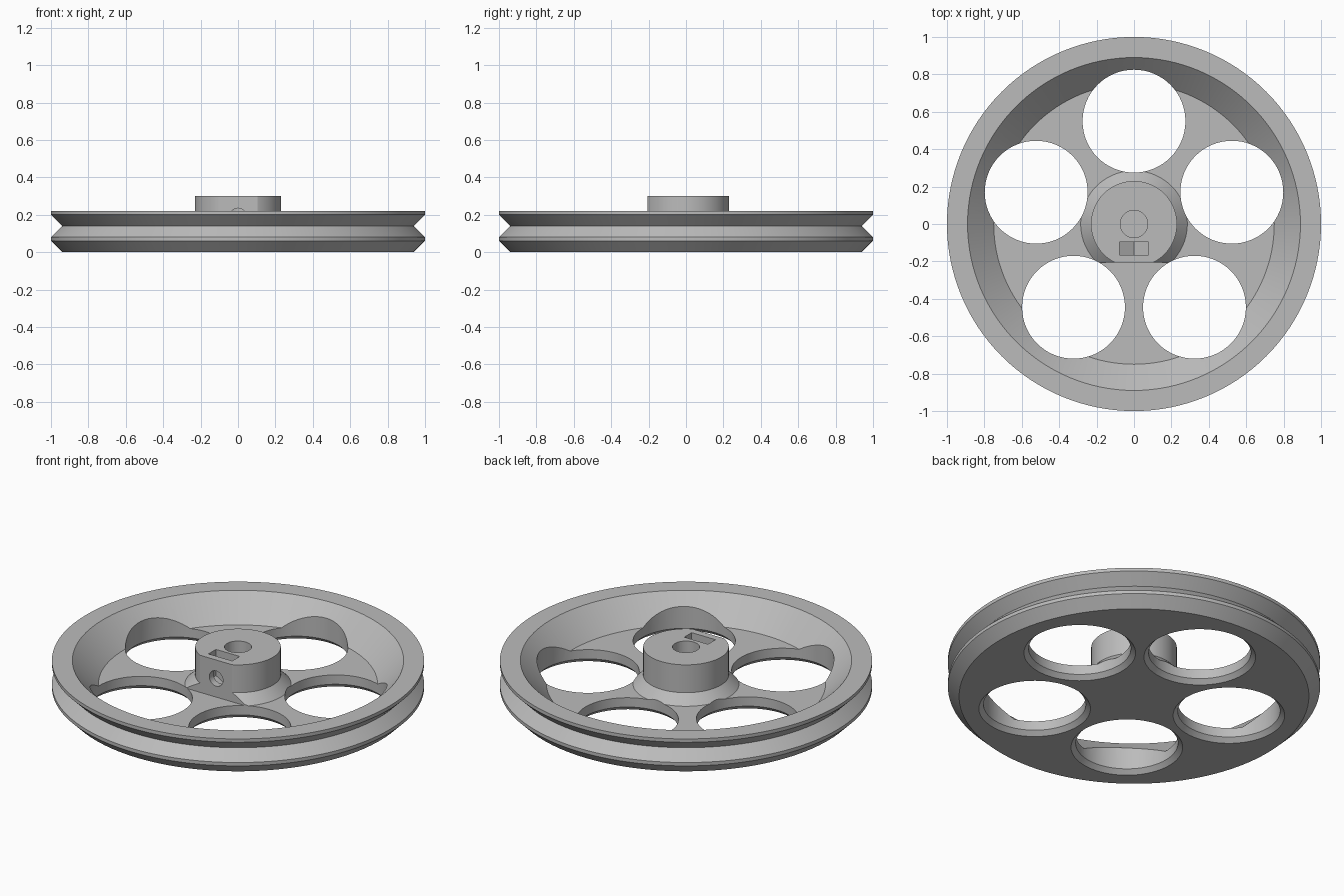
import bpy, bmesh, math
from mathutils import Matrix, Vector

cube = bpy.data.objects.get("Cube")
if cube:
    bpy.data.objects.remove(cube, do_unlink=True)

grey = bpy.data.materials.new("light grey")
grey.use_nodes = True
colour = (0.5, 0.5, 0.5, 1)
grey.diffuse_color = colour
grey.node_tree.nodes["Principled BSDF"].inputs["Base Color"].default_value = colour


def make_object(name, bm):
    bmesh.ops.recalc_face_normals(bm, faces=bm.faces)
    mesh = bpy.data.meshes.new(name)
    bm.to_mesh(mesh)
    bm.free()
    mesh.materials.append(grey)
    obj = bpy.data.objects.new(name, mesh)
    bpy.context.collection.objects.link(obj)
    return obj


def lathe(name, profile, steps, matrix=Matrix()):
    """Turn an (r, z) profile, starting and ending on the axis, into a solid."""
    bm = bmesh.new()
    verts = [bm.verts.new((r, 0, z)) for r, z in profile]
    edges = [bm.edges.new(pair) for pair in zip(verts, verts[1:])]
    bmesh.ops.spin(bm, geom=verts + edges, axis=(0, 0, 1), cent=(0, 0, 0),
                   angle=math.tau, steps=steps)
    bmesh.ops.remove_doubles(bm, verts=bm.verts, dist=0.0001)
    bm.transform(matrix)
    return make_object(name, bm)


def prism(name, outline, y0, y1):
    """Extrude an (x, z) outline along y."""
    bm = bmesh.new()
    face = bm.faces.new([bm.verts.new((x, y0, z)) for x, z in outline])
    moved = bmesh.ops.extrude_face_region(bm, geom=[face])["geom"]
    bmesh.ops.translate(bm, vec=Vector((0, y1 - y0, 0)),
                        verts=[g for g in moved if isinstance(g, bmesh.types.BMVert)])
    return make_object(name, bm)


def cut(target, cutter):
    bpy.context.view_layer.objects.active = target
    mod = target.modifiers.new("cut", 'BOOLEAN')
    mod.operation = 'DIFFERENCE'
    mod.solver = 'EXACT'
    mod.object = cutter
    bpy.ops.object.modifier_apply(modifier=mod.name)
    bpy.data.objects.remove(cutter, do_unlink=True)


# Wheel body: web, grooved rim and flared hub in one turned profile
wheel = lathe("pulley_wheel", [
    (0, 0), (0.94, 0), (1, 0.06), (1, 0.08), (0.94, 0.14), (1, 0.20), (1, 0.22),
    (0.89, 0.22), (0.75, 0.08), (0.285, 0.08), (0.23, 0.135), (0.23, 0.30), (0, 0.30)], 128)

# Flat on the front of the hub
cut(wheel, prism("hub_flat_cutter",
                 [(-0.25, 0.08), (0.25, 0.08), (0.25, 0.4), (-0.25, 0.4)], -0.3, -0.205))

# Blind shaft bore
cut(wheel, lathe("bore_cutter", [(0, 0.06), (0.073, 0.06), (0.073, 0.4), (0, 0.4)], 48))

# Nut slot with a pointed floor
cut(wheel, prism("nut_slot_cutter",
                 [(0, 0.1), (0.078, 0.145), (0.078, 0.4), (-0.078, 0.4), (-0.078, 0.145)],
                 -0.165, -0.095))

# Set screw hole from the flat into the bore
cut(wheel, lathe("screw_hole_cutter", [(0, 0), (0.045, 0), (0.045, 0.3), (0, 0.3)], 32,
                 Matrix.Translation((0, 0, 0.19)) @ Matrix.Rotation(math.pi / 2, 4, 'X')))

# Five lightening holes, chamfered underneath
for i in range(5):
    angle = math.pi / 2 + i * math.tau / 5
    place = Matrix.Translation((0.55 * math.cos(angle), 0.55 * math.sin(angle), 0))
    cut(wheel, lathe("lightening_hole_cutter", [
        (0, -0.01), (0.31, -0.01), (0.275, 0.025), (0.275, 0.4), (0, 0.4)], 64, place))

# Smooth curved walls, crisp edges
bpy.ops.object.select_all(action='DESELECT')
wheel.select_set(True)
bpy.context.view_layer.objects.active = wheel
bpy.ops.object.shade_smooth_by_angle(angle=math.radians(25))
